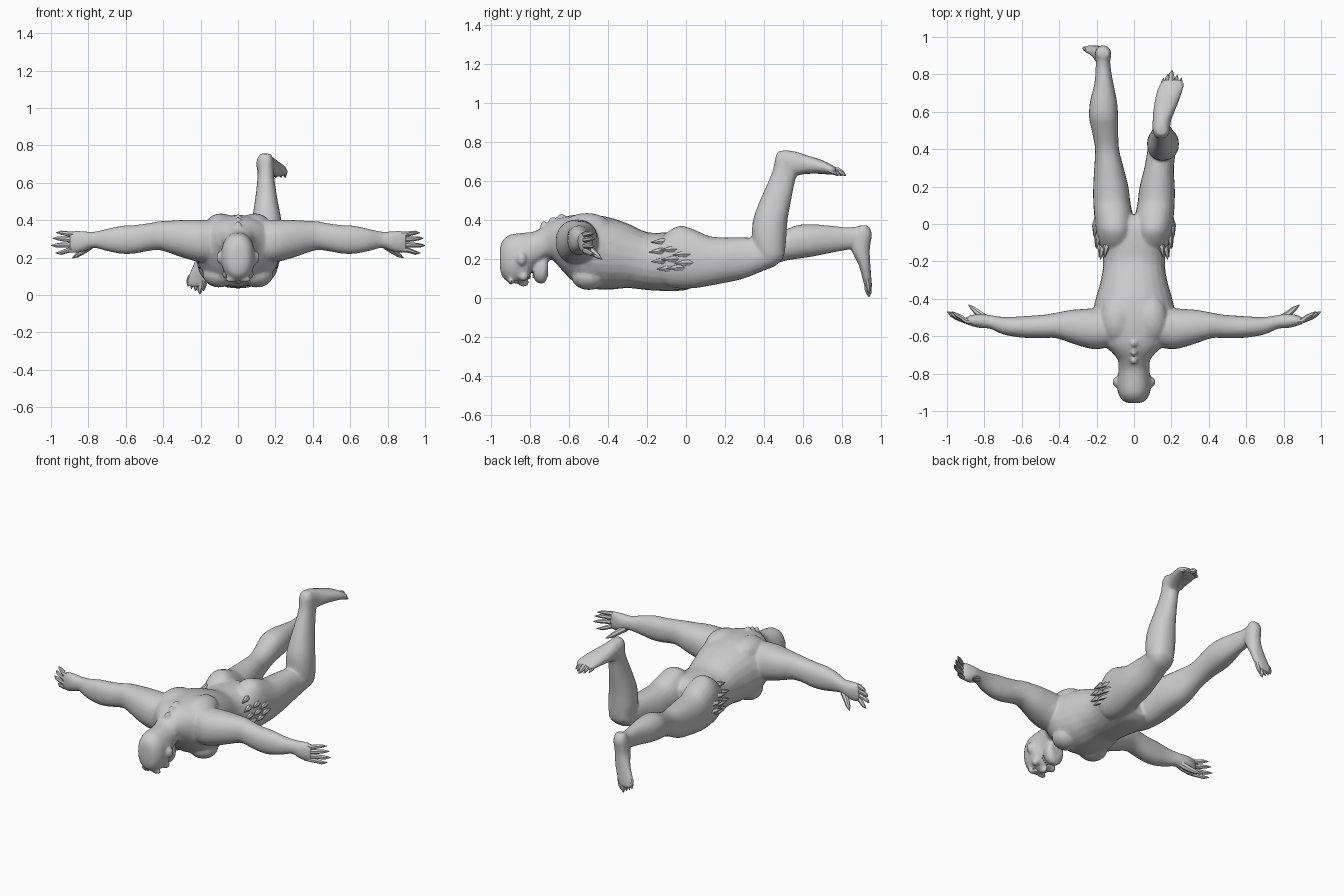
import bpy, bmesh, math
from mathutils import Vector, Matrix


def spline(p0, p1, p2, p3, t):
    return [0.5 * (2 * b + (c - a) * t + (2 * a - 5 * b + 4 * c - d) * t * t
                   + (3 * b - a - 3 * c + d) * t ** 3) for a, b, c, d in zip(p0, p1, p2, p3)]


def add_rings(bm, rings):
    rows = [[bm.verts.new(p) for p in r] for r in rings]
    n = len(rows[0])
    for a, b in zip(rows, rows[1:]):
        for i in range(n):
            bm.faces.new((a[i], a[(i + 1) % n], b[(i + 1) % n], b[i]))
    bm.faces.new(rows[0][::-1])
    bm.faces.new(rows[-1])


def loft(bm, axis, stations, flip=False, power=2.2, n=24):
    """Stations: position on axis, then min/max of the two other axes in order."""
    s = [stations[0]] + list(stations) + [stations[-1]]
    dense = [spline(*s[i:i + 4], k / 4) for i in range(len(s) - 3) for k in range(4)]
    dense.append(stations[-1])
    rings = []
    for pos, u0, u1, v0, v1 in dense:
        ring = []
        for i in range(n):
            a = 2 * math.pi * i / n
            c, d = math.cos(a), math.sin(a)
            c = math.copysign(abs(c) ** (2 / power), c)
            d = math.copysign(abs(d) ** (2 / power), d)
            p = [(u0 + u1) / 2 + c * (u1 - u0) / 2, (v0 + v1) / 2 + d * (v1 - v0) / 2]
            p.insert('xyz'.index(axis), pos)
            if flip:
                p[0] = -p[0]
            ring.append(p)
        rings.append(ring)
    add_rings(bm, rings)


def tube(bm, points, radii, n=7):
    pts = [Vector(p) for p in points]
    rings = []
    for i, p in enumerate(pts):
        d = pts[min(i + 1, len(pts) - 1)] - pts[max(i - 1, 0)]
        q = d.to_track_quat('Z', 'Y')
        rings.append([p + q @ Vector((math.cos(2 * math.pi * k / n) * radii[i],
                                      math.sin(2 * math.pi * k / n) * radii[i], 0)) for k in range(n)])
    add_rings(bm, rings)


def ball(bm, centre, size):
    m = Matrix.Translation(centre) @ Matrix.Diagonal((*size, 1))
    bmesh.ops.create_uvsphere(bm, u_segments=14, v_segments=9, radius=1, matrix=m)


def finish(name, bm):
    bmesh.ops.recalc_face_normals(bm, faces=bm.faces)
    me = bpy.data.meshes.new(name)
    bm.to_mesh(me)
    bm.free()
    ob = bpy.data.objects.new(name, me)
    bpy.context.collection.objects.link(ob)
    return ob


def shade(ob):
    bpy.ops.object.select_all(action='DESELECT')
    ob.select_set(True)
    bpy.context.view_layer.objects.active = ob
    bpy.ops.object.shade_smooth_by_angle(angle=math.radians(35))


body = bmesh.new()

# torso and neck
loft(body, 'y', [(y, -w, w, a, b) for y, w, a, b in [
    (-.76, .08, .19, .35), (-.72, .09, .2, .375), (-.68, .125, .19, .4), (-.64, .17, .145, .415),
    (-.58, .205, .085, .425), (-.5, .225, .05, .428), (-.4, .205, .042, .415), (-.3, .177, .05, .382),
    (-.2, .165, .04, .338), (-.1, .183, .035, .335), (0, .18, .04, .325), (.05, .13, .07, .28)]])

# head and jaw
loft(body, 'y', [(y, -w, w, a, b) for y, w, a, b in [
    (-.957, .03, .16, .25), (-.945, .06, .11, .29), (-.91, .083, .08, .322), (-.86, .091, .075, .332),
    (-.815, .089, .09, .336), (-.785, .083, .15, .34), (-.73, .085, .19, .36)]])
loft(body, 'y', [(-.782, -.045, .045, .1, .2), (-.765, -.055, .055, .078, .22), (-.73, -.06, .06, .075, .23),
                 (-.71, -.045, .045, .11, .22)])
ball(body, (0, -.835, .078), (.017, .028, .022))
for s in (-1, 1):
    ball(body, (s * .095, -.845, .2), (.02, .026, .034))
    ball(body, (s * .035, -.9, .085), (.034, .014, .018))
    ball(body, (s * .062, -.835, .11), (.022, .025, .025))
    # shoulder blades and chest
    ball(body, (s * .09, -.51, .36), (.09, .13, .076))
    ball(body, (s * .1, -.5, .11), (.09, .09, .07))
# spine bumps
for y, z in [(-.73, .375), (-.685, .398), (-.64, .415)]:
    ball(body, (0, y, z), (.018, .02, .018))

# arms
for flip in (False, True):
    loft(body, 'x', [
        (.1, -.65, -.47, .17, .4), (.2, -.67, -.452, .175, .402), (.28, -.655, -.455, .195, .402),
        (.34, -.635, -.46, .215, .398), (.42, -.61, -.475, .24, .394), (.48, -.61, -.485, .235, .383),
        (.55, -.61, -.49, .222, .374), (.62, -.605, -.495, .22, .37), (.7, -.59, -.497, .235, .353),
        (.77, -.56, -.487, .252, .338), (.82, -.557, -.48, .235, .34), (.87, -.545, -.487, .225, .343),
        (.9, -.535, -.5, .235, .335)], flip)

# thighs, with the straight lower leg on one side
hip = [(-.14, .03, .17, .1, .29), (-.1, .01, .19, .06, .335), (-.03, .004, .205, .048, .37),
       (.05, .008, .213, .05, .347), (.12, .02, .218, .062, .317), (.2, .03, .218, .077, .31),
       (.3, .055, .213, .1, .31)]
loft(body, 'y', hip + [(.4, .073, .225, .14, .3), (.46, .082, .23, .165, .29), (.5, .11, .21, .205, .27)])
loft(body, 'y', hip + [
    (.4, .08, .208, .15, .312), (.5, .084, .226, .188, .345), (.57, .085, .24, .2, .373),
    (.65, .09, .236, .212, .378), (.75, .11, .212, .232, .37), (.83, .124, .205, .247, .362),
    (.9, .13, .202, .26, .368), (.94, .14, .19, .29, .36)], True)

# raised shin
loft(body, 'z', [
    (.18, .11, .21, .4, .48), (.22, .085, .235, .365, .505), (.3, .07, .24, .34, .515),
    (.4, .075, .232, .345, .522), (.5, .09, .213, .38, .54), (.6, .102, .197, .425, .56),
    (.66, .105, .192, .447, .575), (.72, .1, .19, .46, .56), (.755, .12, .175, .475, .53)])

# feet
loft(body, 'y', [
    (.462, .12, .175, .69, .735), (.5, .1, .19, .65, .758), (.56, .1, .2, .63, .752),
    (.62, .105, .225, .637, .733), (.7, .12, .255, .637, .708), (.75, .14, .267, .632, .683),
    (.77, .16, .25, .637, .67)])
loft(body, 'z', [
    (.372, .135, .195, .89, .935), (.33, .122, .208, .86, .955), (.25, .125, .213, .85, .945),
    (.17, .135, .235, .887, .948), (.1, .155, .265, .907, .953), (.06, .17, .27, .918, .956),
    (.045, .185, .26, .925, .95)], True)

# fuse the skin into one surface and carve the eye sockets
skin = finish("body", body)
holes = bmesh.new()
for s in (-1, 1):
    ball(holes, (s * .038, -.872, .07), (.02, .014, .022))
cutter = finish("eye_socket_cutter", holes)
cutter.hide_render = True
m = skin.modifiers.new("fuse", 'REMESH')
m.mode = 'VOXEL'
m.voxel_size = .008
m = skin.modifiers.new("relax", 'SMOOTH')
m.iterations = 3
m = skin.modifiers.new("sockets", 'BOOLEAN')
m.object = cutter
m = skin.modifiers.new("facets", 'DECIMATE')
m.ratio = .16
deps = bpy.context.evaluated_depsgraph_get()
mesh = bpy.data.meshes.new_from_object(skin.evaluated_get(deps))
skin.modifiers.clear()
skin.data = mesh
bpy.data.objects.remove(cutter)
shade(skin)

# clawed fingers and thumbs
for s, side in ((1, "right"), (-1, "left")):
    bm = bmesh.new()
    for z0, z1, x1 in [(.325, .333, .972), (.297, .303, .99), (.268, .265, 1.0), (.242, .225, .975)]:
        tube(bm, [(s * .85, -.522, z0), (s * .9, -.518, z0), (s * (x1 - .05), -.5, (z0 + z1) / 2),
                  (s * (x1 - .025), -.486, z1), (s * x1, -.468, z1)], [.015, .015, .013, .011, .002])
    tube(bm, [(s * .79, -.505, .262), (s * .83, -.478, .235), (s * .86, -.452, .213), (s * .885, -.432, .198)],
         [.02, .018, .013, .002])
    shade(finish(side + "_fingers", bm))

# toes with claws
bm = bmesh.new()
for x, tip, r in [(.155, .78, .013), (.178, .8, .014), (.2, .822, .018), (.228, .797, .014), (.25, .782, .013)]:
    tube(bm, [(x - .005, .73, .66), (x, tip - .04, .652), (x, tip - .02, .642), (x + .003, tip, .628)],
         [r, r, r * .8, .002])
shade(finish("raised_toes", bm))
bm = bmesh.new()
for x, tip, r in [(.182, .022, .014), (.203, .004, .018), (.226, .02, .014), (.247, .032, .013), (.266, .045, .012)]:
    tube(bm, [(-x + .012, .93, .1), (-x + .004, .936, tip + .04), (-x, .94, tip + .02), (-x - .002, .941, tip)],
         [r, r, r * .8, .002])
shade(finish("lowered_toes", bm))

# teeth along both sides of the open mouth
bm = bmesh.new()
for i in range(-3, 4):
    x, z = i * .013, .102 + abs(i) * .009
    tube(bm, [(x, -.812, z), (x, -.796, z)], [.006, .003], 5)
    tube(bm, [(x, -.775, z + .004), (x, -.79, z + .004)], [.006, .003], 5)
finish("teeth", bm)

# ragged tufts on the hips
bm = bmesh.new()
for s in (-1, 1):
    for y, z, x in [(-.13, .29, .15), (-.14, .24, .172), (-.13, .19, .178), (-.1, .15, .182), (-.08, .25, .192),
                    (-.075, .2, .197), (-.05, .155, .2), (-.02, .225, .205), (-.01, .18, .208)]:
        tube(bm, [(s * (x - .015), y + .04, z), (s * x, y, z), (s * (x + .008), y - .05, z - .004)],
             [.02, .017, .002], 6)
finish("hip_tufts", bm)
